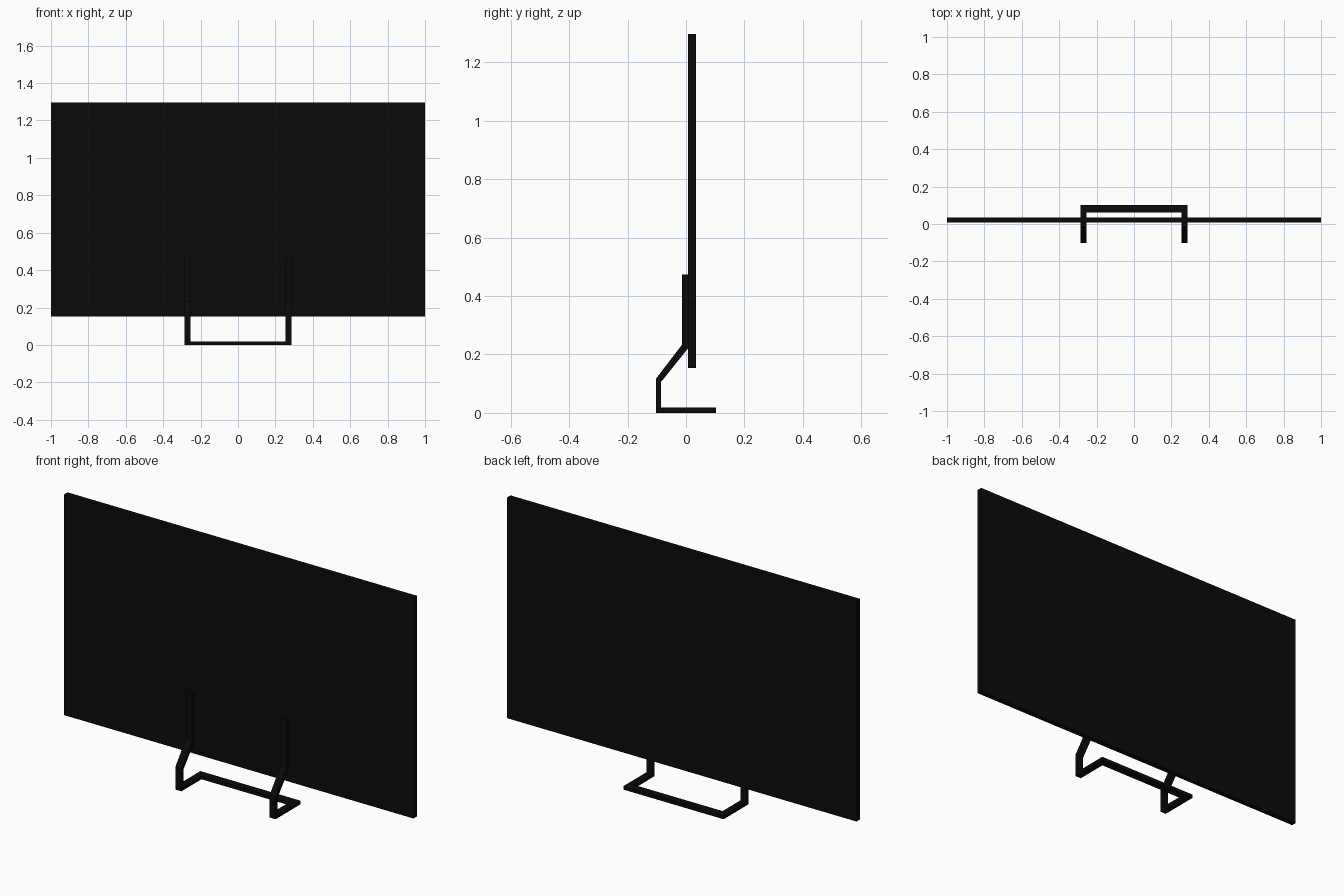
import bpy, bmesh

if "Cube" in bpy.data.objects:
    bpy.data.objects.remove(bpy.data.objects["Cube"])


def material(name, shade):
    m = bpy.data.materials.new(name)
    m.diffuse_color = (shade, shade, shade, 1)
    m.use_nodes = True
    m.node_tree.nodes["Principled BSDF"].inputs["Base Color"].default_value = m.diffuse_color
    return m


BLACK = material("black_plastic", 0.003)


def finish(name, bm):
    bmesh.ops.recalc_face_normals(bm, faces=bm.faces)
    mesh = bpy.data.meshes.new(name)
    bm.to_mesh(mesh)
    bm.free()
    mesh.materials.append(BLACK)
    ob = bpy.data.objects.new(name, mesh)
    bpy.context.collection.objects.link(ob)
    return ob


def prism(name, outline, axis, lo, hi):
    """Extrude a closed outline along x (outline in y,z) or z (outline in x,y)."""
    bm = bmesh.new()
    place = (lambda a, b: (lo, a, b)) if axis == "x" else (lambda a, b: (a, b, lo))
    face = bm.faces.new([bm.verts.new(place(*p)) for p in outline])
    ext = bmesh.ops.extrude_face_region(bm, geom=[face])
    move = (hi - lo, 0, 0) if axis == "x" else (0, 0, hi - lo)
    bmesh.ops.translate(bm, vec=move,
                        verts=[v for v in ext["geom"] if isinstance(v, bmesh.types.BMVert)])
    return finish(name, bm)


# Thin flat display panel
prism("display_panel", [(0.007, 0.153), (0.034, 0.153), (0.034, 1.296), (0.007, 1.296)],
      "x", -1, 1)

# Bent flat-bar legs: upright, diagonal, mounting strip in front of the panel
leg_profile = [(-0.102, 0), (-0.086, 0), (-0.086, 0.105), (0.008, 0.222),
               (0.008, 0.474), (-0.014, 0.474), (-0.014, 0.233), (-0.102, 0.118)]
for side, x in (("left", -0.27), ("right", 0.27)):
    prism(f"stand_leg_{side}", leg_profile, "x", x - 0.017, x + 0.017)

# U-shaped floor frame joining both legs at the back
floor_outline = [(-0.287, -0.086), (-0.287, 0.102), (0.287, 0.102), (0.287, -0.086),
                 (0.253, -0.086), (0.253, 0.062), (-0.253, 0.062), (-0.253, -0.086)]
prism("stand_floor_frame", floor_outline, "z", 0, 0.018)
